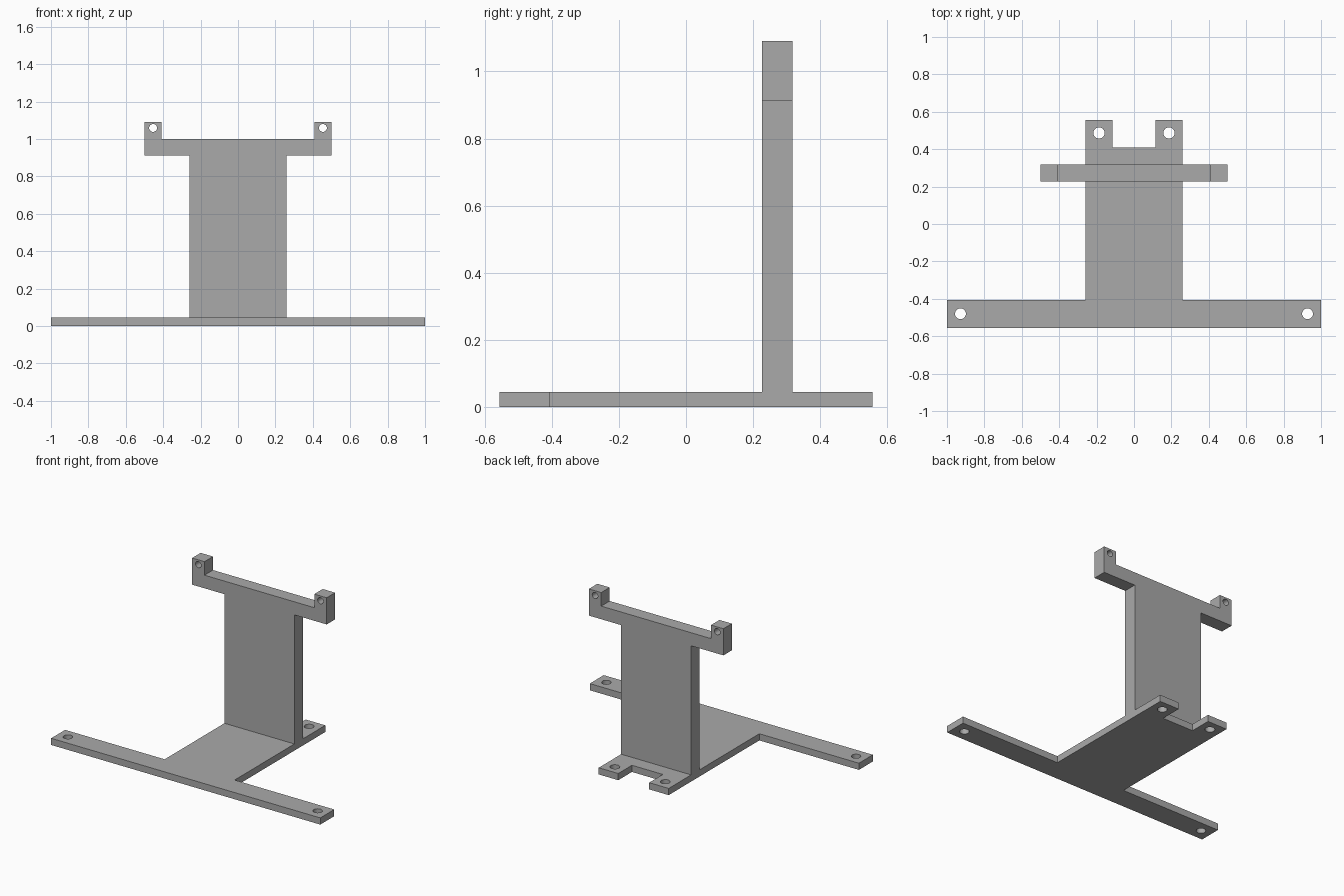
import bpy, bmesh
from math import cos, sin, pi, radians
from mathutils import Matrix

cube = bpy.data.objects.get("Cube")
if cube:
    bpy.data.objects.remove(cube, do_unlink=True)

grey = bpy.data.materials.new("plain grey")
grey.use_nodes = True
COLOUR = (0.4, 0.4, 0.4, 1)
grey.diffuse_color = COLOUR
grey.node_tree.nodes["Principled BSDF"].inputs["Base Color"].default_value = COLOUR


def circle(cx, cy, r, n=32):
    return [(cx + r * cos(2 * pi * i / n), cy + r * sin(2 * pi * i / n)) for i in range(n)]


def plate(name, half_outline, holes, thickness, matrix):
    """Mirror a half outline in x, punch mirrored holes, and extrude it about its mid-plane."""
    outline = half_outline + [(-x, y) for x, y in reversed(half_outline)]
    loops = [outline] + [circle(s * x, y, r) for x, y, r in holes for s in (1, -1)]
    curve = bpy.data.curves.new(name + " profile", 'CURVE')
    curve.dimensions = '2D'
    curve.fill_mode = 'BOTH'
    curve.extrude = thickness / 2
    for loop in loops:
        spline = curve.splines.new('POLY')
        spline.points.add(len(loop) - 1)
        for point, (x, y) in zip(spline.points, loop):
            point.co = (x, y, 0, 1)
        spline.use_cyclic_u = True

    # Turn the filled profile into a clean, welded mesh
    temp = bpy.data.objects.new(name + " temp", curve)
    bpy.context.collection.objects.link(temp)
    graph = bpy.context.evaluated_depsgraph_get()
    mesh = bpy.data.meshes.new_from_object(temp.evaluated_get(graph))
    bpy.data.objects.remove(temp, do_unlink=True)
    bpy.data.curves.remove(curve)
    bm = bmesh.new()
    bm.from_mesh(mesh)
    bmesh.ops.remove_doubles(bm, verts=bm.verts, dist=0.0001)
    bmesh.ops.recalc_face_normals(bm, faces=bm.faces)
    bm.transform(matrix)
    bm.to_mesh(mesh)
    bm.free()
    mesh.materials.clear()
    mesh.materials.append(grey)

    obj = bpy.data.objects.new(name, mesh)
    bpy.context.collection.objects.link(obj)
    bpy.ops.object.select_all(action='DESELECT')
    obj.select_set(True)
    bpy.context.view_layer.objects.active = obj
    bpy.ops.object.shade_smooth_by_angle(angle=radians(30))
    return obj


BASE = 0.045

# Flat T-shaped base with a notched rear end and four screw holes
plate("base_plate",
      [(1, -0.555), (1, -0.407), (0.26, -0.407), (0.26, 0.555), (0.115, 0.555), (0.115, 0.41)],
      [(0.928, -0.48, 0.029), (0.187, 0.487, 0.03)],
      BASE, Matrix.Translation((0, 0, BASE / 2)))

# Upright with a crossbar and two drilled ears
plate("upright_bracket",
      [(0.26, BASE), (0.26, 0.912), (0.5, 0.912), (0.5, 1.091), (0.408, 1.091), (0.408, 1)],
      [(0.454, 1.059, 0.021)],
      0.09, Matrix.Translation((0, 0.272, 0)) @ Matrix.Rotation(pi / 2, 4, 'X'))
